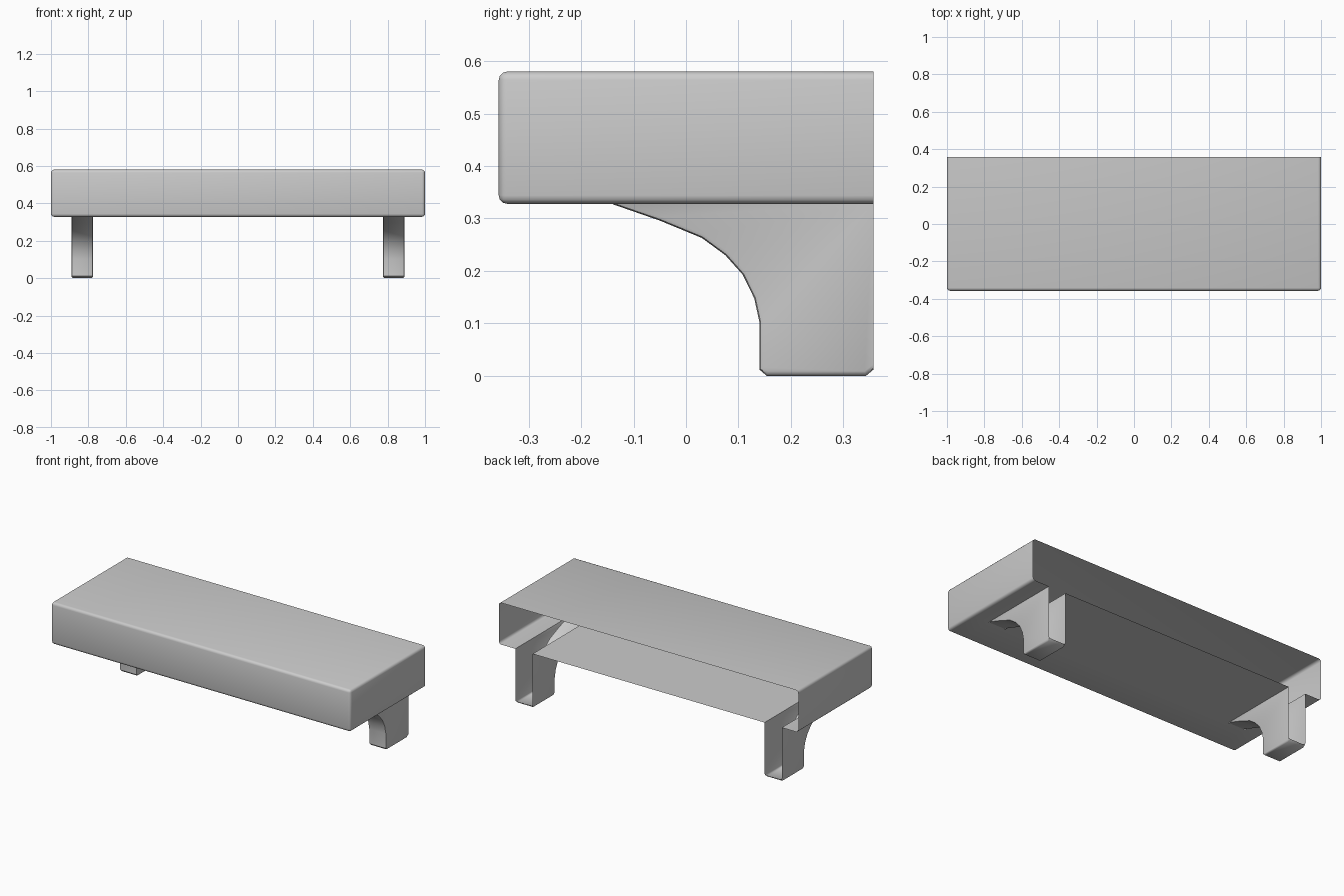
import bpy, bmesh
from mathutils import Vector, Matrix

if "Cube" in bpy.data.objects:
    bpy.data.objects.remove(bpy.data.objects["Cube"])

BACK, FLOOR, TOP = 0.357, 0.328, 0.58
LEG_IN, LEG_OUT, LEG_FRONT = 0.775, 0.89, -0.142


def cut(bm, co, no):
    """Slice the mesh and discard everything beyond the plane."""
    bmesh.ops.bisect_plane(bm, geom=bm.verts[:] + bm.edges[:] + bm.faces[:],
                           plane_co=co, plane_no=no, clear_outer=True)


def finish(bm, name):
    me = bpy.data.meshes.new(name)
    bm.to_mesh(me)
    bm.free()
    ob = bpy.data.objects.new(name, me)
    bpy.context.collection.objects.link(ob)
    bpy.ops.object.select_all(action='DESELECT')
    ob.select_set(True)
    bpy.context.view_layer.objects.active = ob
    bpy.ops.object.shade_smooth_by_angle(angle=0.7)
    return ob


# Shelf body: rounded box, sliced open at the back
bm = bmesh.new()
y_end = 0.5
size = Vector((2, y_end + BACK, TOP - FLOOR))
mid = Vector((0, (y_end - BACK) / 2, (TOP + FLOOR) / 2))
bmesh.ops.create_cube(bm, size=1, matrix=Matrix.Translation(mid) @ Matrix.Diagonal(size.to_4d()))
bmesh.ops.bevel(bm, geom=bm.edges[:], offset=0.016, segments=3, profile=0.5, affect='EDGES')
cut(bm, (0, BACK, 0), (0, 1, 0))


def floor_faces():
    return [f for f in bm.faces if all(abs(v.co.z - FLOOR) < 1e-4 for v in f.verts)]


# Openings in the floor where the hollow brackets join
planes = [((x, 0, 0), (1, 0, 0)) for x in (-LEG_OUT, -LEG_IN, LEG_IN, LEG_OUT)]
for co, no in planes + [((0, LEG_FRONT, 0), (0, 1, 0))]:
    faces = floor_faces()
    geom = faces + list({e for f in faces for e in f.edges}) + list({v for f in faces for v in f.verts})
    bmesh.ops.bisect_plane(bm, geom=geom, plane_co=co, plane_no=no)
holes = [f for f in floor_faces()
         if LEG_IN < abs(f.calc_center_median().x) < LEG_OUT and f.calc_center_median().y > LEG_FRONT]
bmesh.ops.delete(bm, geom=holes, context='FACES')
finish(bm, "shelf_body")

# Bracket: curved side profile, extruded, softened, then sliced open at back and top
profile = [(-0.22, 0.356), (LEG_FRONT, FLOOR), (-0.05, 0.296), (0.03, 0.263), (0.075, 0.23),
           (0.108, 0.193), (0.13, 0.148), (0.14, 0.102), (0.14, 0.012), (0.154, 0.001),
           (0.343, 0.001), (0.5, 0.12), (0.5, 0.42), (-0.22, 0.42)]
bm = bmesh.new()
side = bm.faces.new([bm.verts.new((LEG_IN, y, z)) for y, z in profile])
ext = bmesh.ops.extrude_face_region(bm, geom=[side], use_keep_orig=True)
bmesh.ops.translate(bm, vec=(LEG_OUT - LEG_IN, 0, 0),
                    verts=[g for g in ext["geom"] if isinstance(g, bmesh.types.BMVert)])
bmesh.ops.recalc_face_normals(bm, faces=bm.faces[:])
rims = [e for e in bm.edges if abs(e.verts[0].co.x - e.verts[1].co.x) < 1e-5]
bmesh.ops.bevel(bm, geom=rims, offset=0.008, segments=2, profile=0.5, affect='EDGES')
cut(bm, (0, BACK, 0), (0, 1, 0))
cut(bm, (0, 0, FLOOR), (0, 0, 1))
for v in bm.verts:
    v.co.z = max(v.co.z, 0.0) if v.co.z > 0.002 else 0.0
bracket = finish(bm, "brackets")
bracket.modifiers.new("mirror", 'MIRROR')
